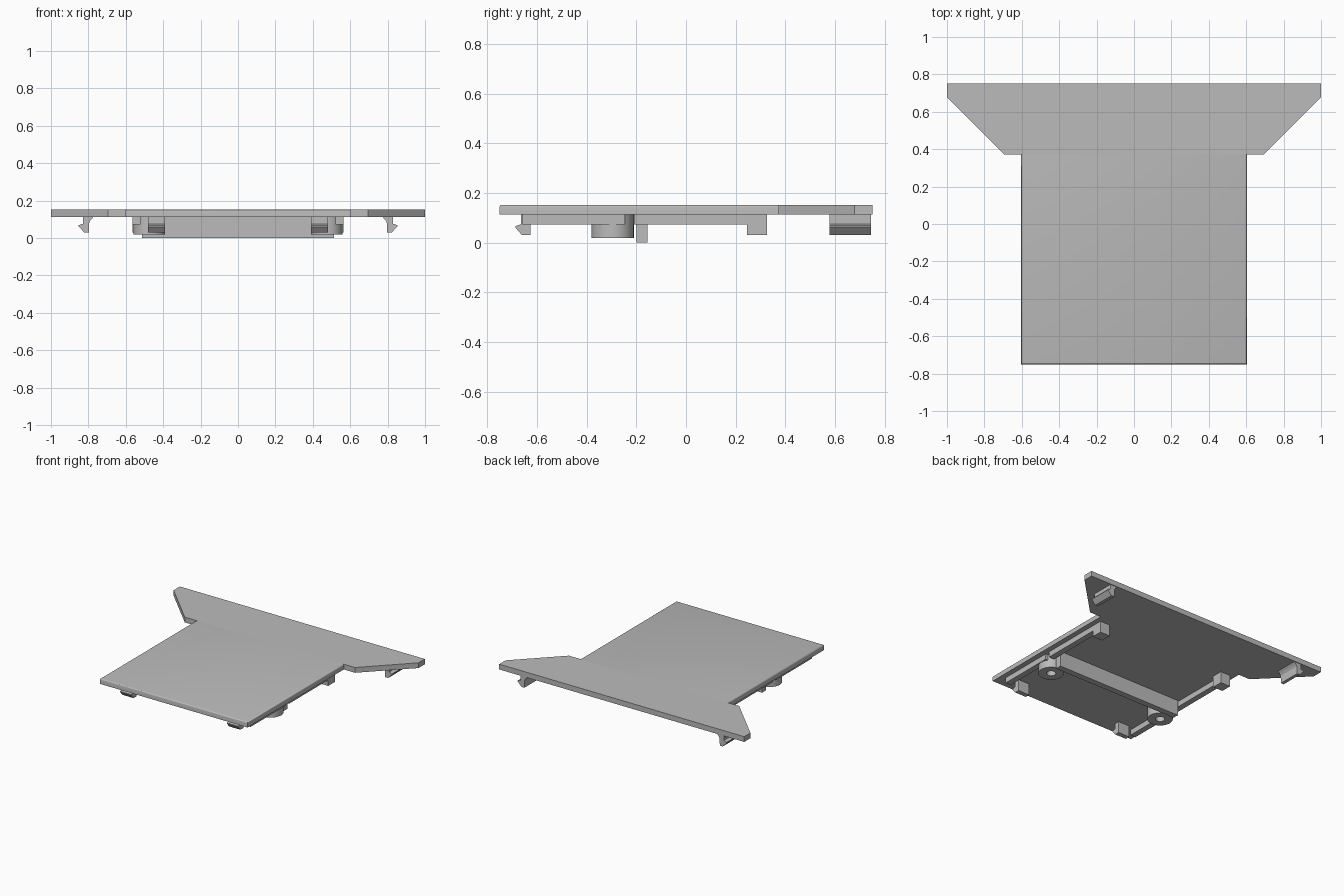
import bpy, bmesh, math
from mathutils import Vector

if "Cube" in bpy.data.objects:
    bpy.data.objects.remove(bpy.data.objects["Cube"], do_unlink=True)

GREY = (0.5, 0.5, 0.5, 1.0)
grey = bpy.data.materials.new("plain_grey")
grey.use_nodes = True
grey.diffuse_color = GREY
grey.node_tree.nodes["Principled BSDF"].inputs["Base Color"].default_value = GREY

BASE, TOP = 0.113, 0.152   # underside and top of the plate


def finish(bm, name):
    bmesh.ops.recalc_face_normals(bm, faces=bm.faces)
    mesh = bpy.data.meshes.new(name)
    bm.to_mesh(mesh)
    bm.free()
    mesh.materials.append(grey)
    ob = bpy.data.objects.new(name, mesh)
    bpy.context.collection.objects.link(ob)
    return ob


def prism(name, points, push):
    """Extrude a closed outline of 3D points along a vector."""
    bm = bmesh.new()
    face = bm.faces.new([bm.verts.new(p) for p in points])
    new = bmesh.ops.extrude_face_region(bm, geom=[face])["geom"]
    bmesh.ops.translate(bm, vec=Vector(push),
                        verts=[v for v in new if isinstance(v, bmesh.types.BMVert)])
    return finish(bm, name)


def box(name, x, y, z):
    outline = [(x[0], y[0], z[0]), (x[1], y[0], z[0]), (x[1], y[1], z[0]), (x[0], y[1], z[0])]
    return prism(name, outline, (0, 0, z[1] - z[0]))


def smooth(ob):
    bpy.ops.object.select_all(action='DESELECT')
    ob.select_set(True)
    bpy.context.view_layer.objects.active = ob
    bpy.ops.object.shade_smooth_by_angle(angle=math.radians(35))


# Main panel with rounded top edges at the front and sides
panel = box("main_panel", (-0.603, 0.603), (-0.75, 0.372), (BASE, TOP))
bm = bmesh.new()
bm.from_mesh(panel.data)
rim = [e for e in bm.edges if all(v.co.z > TOP - 0.001 for v in e.verts)
       and not all(v.co.y > 0 for v in e.verts)]
bmesh.ops.bevel(bm, geom=rim, offset=0.009, segments=3, profile=0.5, affect='EDGES')
bm.to_mesh(panel.data)
bm.free()
smooth(panel)

# Wide rear panel with angled wings
half = [(0.695, 0.372), (1.0, 0.677), (1.0, 0.75)]
outline = half + [(-x, y) for x, y in reversed(half)]
prism("rear_wing_panel", [(x, y, BASE) for x, y in outline], (0, 0, TOP - BASE))

# Deep cross bar underneath
box("cross_bar", (-0.512, 0.512), (-0.2, -0.155), (0, BASE))

# Clip profiles: distance along the hook direction, height
front_hook = [(0.625, BASE), (0.625, 0.03), (0.66, 0.03), (0.686, 0.06),
              (0.686, 0.066), (0.663, 0.075), (0.663, BASE)]
rear_hook = [(0.772, BASE), (0.785, 0.1), (0.795, 0.085), (0.798, 0.03), (0.822, 0.03),
             (0.853, 0.063), (0.853, 0.068), (0.83, 0.076), (0.83, BASE)]

for side, s in (("left", 1), ("right", -1)):
    def span(a, b):
        return tuple(sorted((s * a, s * b)))

    # Side rail in two lengths, ending in a square foot
    box(side + "_front_rail", span(0.522, 0.565), (-0.66, -0.245), (0.073, BASE))
    box(side + "_rear_rail", span(0.522, 0.565), (-0.21, 0.25), (0.073, BASE))
    box(side + "_rail_foot", span(0.485, 0.565), (0.245, 0.325), (0.03, BASE))

    # Hollow round boss
    bm = bmesh.new()
    centre = Vector((s * 0.475, -0.295, 0))
    ring = [bm.verts.new(centre + Vector((r, 0, z)))
            for r, z in ((0.031, BASE), (0.031, 0.018), (0.085, 0.018), (0.085, BASE))]
    edges = [bm.edges.new((ring[i], ring[(i + 1) % 4])) for i in range(4)]
    bmesh.ops.spin(bm, geom=ring + edges, cent=centre, axis=(0, 0, 1),
                   angle=math.tau, steps=40)
    bmesh.ops.remove_doubles(bm, verts=bm.verts, dist=0.0005)
    smooth(finish(bm, side + "_boss"))

    # Snap clips
    prism(side + "_front_clip", [(s * 0.39, -d, z) for d, z in front_hook], (s * 0.092, 0, 0))
    prism(side + "_rear_clip", [(s * d, 0.577, z) for d, z in rear_hook], (0, 0.168, 0))
